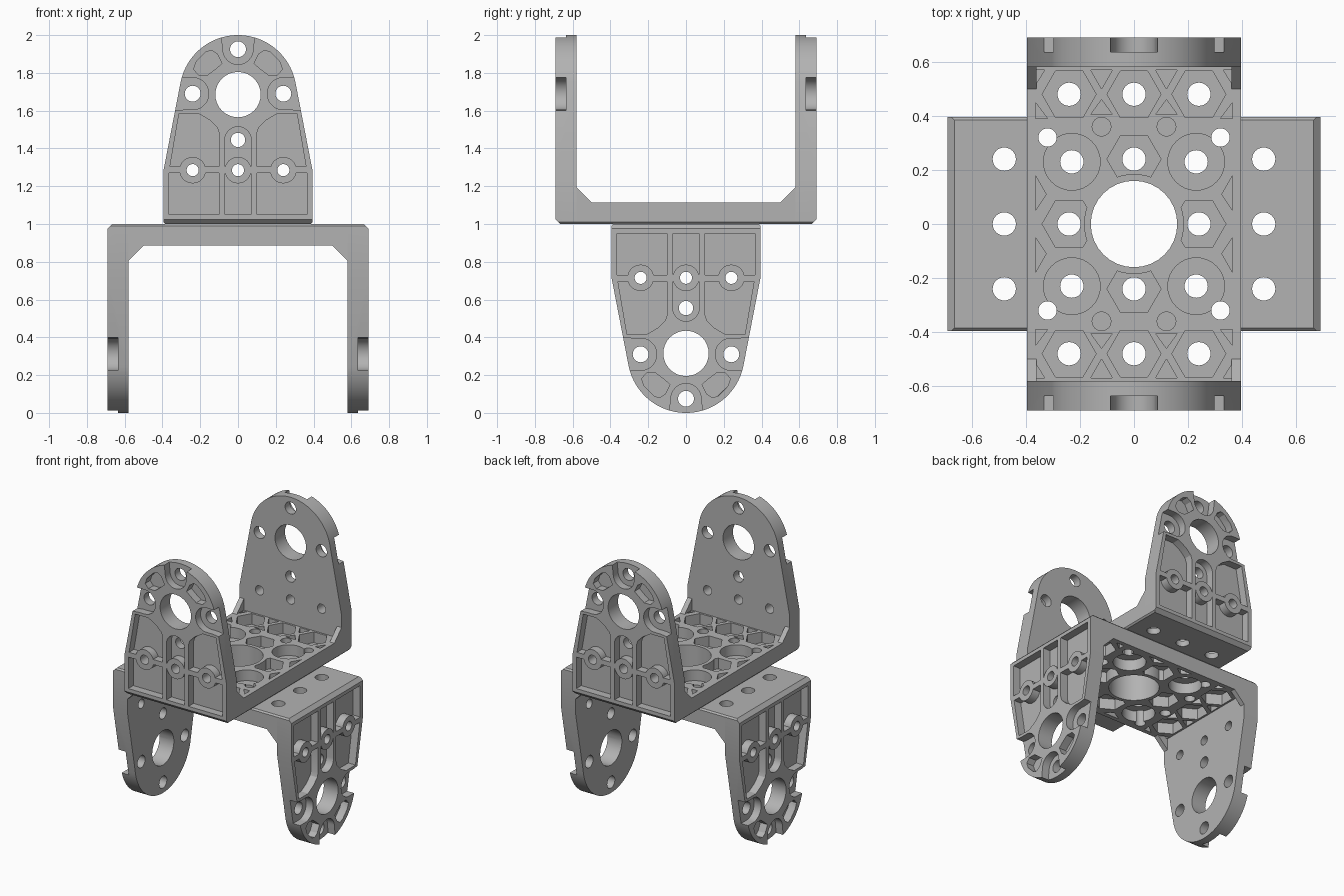
import bpy, bmesh, math
from mathutils import Matrix, Vector

cube = bpy.data.objects.get("Cube")
if cube:
    bpy.data.objects.remove(cube)

# Material
metal = bpy.data.materials.new("satin grey")
metal.use_nodes = True
GREY = (0.45, 0.45, 0.45, 1)
metal.diffuse_color = GREY
metal.node_tree.nodes["Principled BSDF"].inputs["Base Color"].default_value = GREY

W, OUT, IN, T = 0.395, 0.69, 0.58, 0.115   # half width, cheek faces, base thickness
SIDES = (-1, 1)


def arc(cx, cy, r, start=0, end=360, n=32):
    full = end - start == 360
    steps = n if full else n + 1
    angles = [math.radians(start + (end - start) * i / n) for i in range(steps)]
    return [(cx + r * math.cos(a), cy + r * math.sin(a)) for a in angles]


def flip(pts, sx, sy=1):
    return [(x * sx, y * sy) for x, y in pts]


def prism(bm, pts, lo, hi, axis):
    """Extrude a 2D outline along one axis."""
    def place(p, d):
        return {"X": (d, *p), "Y": (p[0], d, p[1]), "Z": (*p, d)}[axis]
    a = [bm.verts.new(place(p, lo)) for p in pts]
    b = [bm.verts.new(place(p, hi)) for p in pts]
    faces = [bm.faces.new(a), bm.faces.new(b)]
    for i in range(len(pts)):
        j = (i + 1) % len(pts)
        faces.append(bm.faces.new((a[i], a[j], b[j], b[i])))
    bmesh.ops.recalc_face_normals(bm, faces=faces)


def solid(name, prisms, axis):
    bm = bmesh.new()
    for pts, lo, hi in prisms:
        prism(bm, pts, lo, hi, axis)
    mesh = bpy.data.meshes.new(name)
    bm.to_mesh(mesh)
    bm.free()
    mesh.materials.append(metal)
    obj = bpy.data.objects.new(name, mesh)
    bpy.context.collection.objects.link(obj)
    return obj


def cut(target, cutter):
    """Subtract the cutter, then discard it."""
    mod = target.modifiers.new("cut", "BOOLEAN")
    mod.object, mod.operation, mod.solver = cutter, "DIFFERENCE", "EXACT"
    mod.use_self = True
    bpy.context.view_layer.update()
    graph = bpy.context.evaluated_depsgraph_get()
    mesh = bpy.data.meshes.new_from_object(target.evaluated_get(graph))
    target.modifiers.clear()
    target.data = mesh
    bpy.data.objects.remove(cutter)


def smooth(obj):
    bpy.ops.object.select_all(action="DESELECT")
    obj.select_set(True)
    bpy.context.view_layer.objects.active = obj
    bpy.ops.object.shade_smooth_by_angle(angle=math.radians(25))


# Cheek: tapered plate with a rounded end
right_edge = [(W - 0.01, 0), (W, 0.01), (W, 0.28)]
outline = right_edge + arc(0, 0.69, 0.31, 10, 170, 48) + flip(right_edge, -1)[::-1]
cheek = solid("upper_front_cheek", [(outline, -OUT, -IN)], "Y")

# Recessed panels in the outer face, leaving ribs and round bosses
lower_panel = [(0.10, 0.05), (0.365, 0.05), (0.365, 0.27), (0.10, 0.27)]
upper_panel = [(0.10, 0.305), (0.36, 0.305), (0.312, 0.585), (0.21, 0.585),
               (0.15, 0.55), (0.11, 0.51), (0.10, 0.48)]
tip_panel = [(0.085, 0.85), (0.11, 0.90), (0.14, 0.92), (0.17, 0.91), (0.22, 0.86),
             (0.235, 0.82), (0.21, 0.79), (0.16, 0.79), (0.12, 0.82)]
panels = [flip(p, s) for p in (lower_panel, upper_panel, tip_panel) for s in SIDES]
panels.append([(-0.07, 0.05), (0.07, 0.05), (0.07, 0.27), (-0.07, 0.27)])
panels.append([(-0.07, 0.305), (0.07, 0.305)] + arc(0, 0.445, 0.07, 0, 180, 16))
pockets = solid("panels", [(p, -OUT - 0.05, -0.635) for p in panels], "Y")
bosses = [(arc(x, 0.285, 0.07), -1, 0) for x in (-0.24, 0, 0.24)]
cut(pockets, solid("bosses", bosses, "Y"))
cut(cheek, pockets)

# Open slots around the rim screw holes
side_slot = arc(0.24, 0.69, 0.085, 90, 270, 20) + [(0.29, 0.605), (0.45, 0.585),
                                                   (0.45, 0.795), (0.29, 0.775)]
top_slot = arc(0, 0.925, 0.08, 180, 360, 20) + [(0.1, 1.1), (-0.1, 1.1)]
slots = [side_slot, flip(side_slot, -1), top_slot]
cut(cheek, solid("slots", [(p, -OUT - 0.05, -0.636) for p in slots], "Y"))

# Shaft hole, screw holes
holes = [(0, 0.685, 0.12), (0, 0.925, 0.042), (0, 0.445, 0.038)]
holes += [(x, 0.69, 0.042) for x in (-0.24, 0.24)]
holes += [(x, 0.285, 0.032) for x in (-0.24, 0, 0.24)]
cut(cheek, solid("holes", [(arc(*h), -1, 0) for h in holes], "Y"))

# Chamfer on the outer bottom edge
c = 0.025
wedge = [(-OUT - c, 0), (-OUT, c), (-OUT + c, 0), (-OUT, -c)]
cut(cheek, solid("chamfer", [(wedge, -1, 1)], "X"))
smooth(cheek)

# Base plate
profile = [(-W + 0.01, 0), (W - 0.01, 0), (W, 0.01), (W, T), (-W, T), (-W, 0.01)]
base = solid("upper_base", [(profile, -IN, IN)], "Y")

# Rib grid: hexagonal, round and triangular recesses
cells = [arc(x, y, 0.1, n=6) for x in (-0.24, 0, 0.24) for y in (-0.48, 0.48)]
cells += [arc(0, y, 0.1, n=6) for y in (-0.24, 0.24)]
cells += [arc(x, 0, 0.1, n=6) for x in (-0.24, 0.24)]
quarter = [
    [(0.08, 0.57), (0.16, 0.57), (0.12, 0.50)],
    [(0.08, 0.405), (0.16, 0.405), (0.12, 0.46)],
    [(0.33, 0.57), (0.365, 0.57), (0.365, 0.515)],
    [(0.365, 0.05), (0.365, 0.18), (0.325, 0.11)],
    [(0.365, 0.39), (0.365, 0.45), (0.32, 0.39)],
    arc(0.12, 0.36, 0.035, n=16),
    arc(0.23, 0.23, 0.105),
]
cells += [flip(p, sx, sy) for p in quarter for sx in SIDES for sy in SIDES]
recess = solid("cells", [(p, 0.04, T + 0.05) for p in cells], "Z")
rings = [(arc(0, 0, 0.185, n=48), -1, 1)]
cut(recess, solid("rings", rings, "Z"))
cut(base, recess)

# Through holes
holes = [(0, 0, 0.16)]
holes += [(x, y, 0.043) for x in (-0.24, 0, 0.24) for y in (-0.48, 0.48)]
holes += [(0, y, 0.043) for y in (-0.24, 0.24)] + [(x, 0, 0.043) for x in (-0.24, 0.24)]
holes += [(d * sx, d * sy, r) for d, r in ((0.23, 0.043), (0.32, 0.034))
          for sx in SIDES for sy in SIDES]
cut(base, solid("holes", [(arc(*h), -1, 1) for h in holes], "Z"))
smooth(base)

# Corner gussets along both edges
g = 0.08
brace = [(IN - g, T), (IN, T), (IN, T + g)]
gussets = solid("upper_gussets", [(flip(brace, sy), min(sx * W, sx * 0.36), max(sx * W, sx * 0.36))
                                  for sx in SIDES for sy in SIDES], "X")


# Place the upper bracket and its turned, upside-down twin
def instance(source, name, matrix):
    obj = bpy.data.objects.new(name, source.data)
    bpy.context.collection.objects.link(obj)
    obj.matrix_world = matrix


half_turn = Matrix.Rotation(math.pi, 4, "Z")
upper = Matrix.Translation((0, 0, 1))
lower = upper @ Matrix.Rotation(math.pi, 4, "X") @ Matrix.Rotation(math.pi / 2, 4, "Z")
instance(cheek, "upper_back_cheek", upper @ half_turn)
instance(cheek, "lower_left_cheek", lower)
instance(cheek, "lower_right_cheek", lower @ half_turn)
instance(base, "lower_base", lower)
instance(gussets, "lower_gussets", lower)
for obj in (cheek, base, gussets):
    obj.matrix_world = upper
